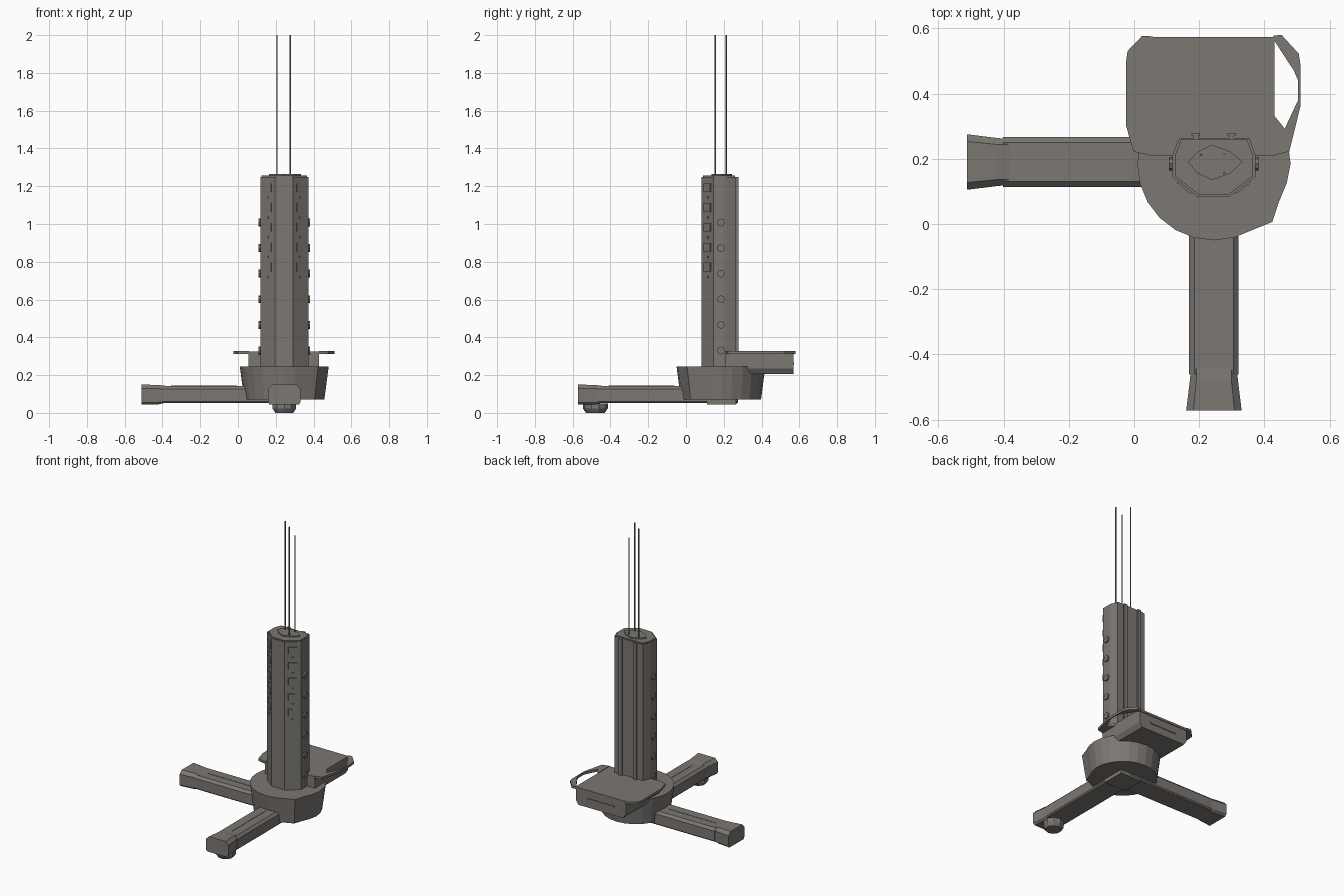
import bpy, bmesh, math
from mathutils import Matrix, Vector

if "Cube" in bpy.data.objects:
    bpy.data.objects.remove(bpy.data.objects["Cube"])

grey = bpy.data.materials.new("warm grey")
grey.diffuse_color = (0.2, 0.185, 0.17, 1)
grey.use_nodes = True
grey.node_tree.nodes["Principled BSDF"].inputs["Base Color"].default_value = grey.diffuse_color
dark = grey


def finish(name, bm, matrix=None):
    bmesh.ops.recalc_face_normals(bm, faces=bm.faces)
    if matrix:
        bm.transform(matrix)
    me = bpy.data.meshes.new(name)
    bm.to_mesh(me)
    bm.free()
    me.materials.append(grey)
    ob = bpy.data.objects.new(name, me)
    bpy.context.collection.objects.link(ob)
    return ob


def loft(name, rings, matrix=None):
    """Skin a list of equal-sized point rings and cap both ends."""
    bm = bmesh.new()
    vs = [[bm.verts.new(p) for p in r] for r in rings]
    n = len(vs[0])
    for a, b in zip(vs, vs[1:]):
        for i in range(n):
            j = (i + 1) % n
            bm.faces.new((a[i], a[j], b[j], b[i]))
    bm.faces.new(vs[0])
    bm.faces.new(vs[-1])
    return finish(name, bm, matrix)


def prism(name, pts, z0, z1):
    return loft(name, [[(x, y, z) for x, y in pts] for z in (z0, z1)])


def block(name, x0, x1, y0, y1, z0, z1):
    return prism(name, [(x0, y0), (x1, y0), (x1, y1), (x0, y1)], z0, z1)


def cylinder(name, centre, r, depth, sides, axis="Z", r2=None):
    bm = bmesh.new()
    bmesh.ops.create_cone(bm, cap_ends=True, segments=sides, radius1=r,
                          radius2=r if r2 is None else r2, depth=depth)
    rot = Matrix.Rotation(math.pi / 2, 4, "Y") if axis == "X" else Matrix()
    return finish(name, bm, Matrix.Translation(centre) @ rot)


CX, CY = 0.245, 0.185

# tapered base drum with one pulled-out corner at the front right
rings = []
for z, r in ((0.07, 0.212), (0.245, 0.235)):
    ring = []
    for i in range(24):
        a = 2 * math.pi * i / 24
        k = r
        if i == 21:
            k = r + 0.015 if z < 0.1 else r + 0.018
        if i in (22, 23):
            k = r - 0.004
        ring.append((CX + k * math.cos(a), CY + k * math.sin(a), z))
    rings.append(ring)
loft("base_drum", rings)
block("leg_hub", 0.165, 0.325, 0.11, 0.265, 0.045, 0.10)


# legs: chamfered bar with a flared end cap
def section(x, w, z0, z1, c):
    return [(x, -w, z0 + c * .5), (x, -w + c * .5, z0), (x, w - c * .5, z0), (x, w, z0 + c * .5),
            (x, w, z1 - c), (x, w - c, z1), (x, -w + c, z1), (x, -w, z1 - c)]


for name, angle, end in (("left_leg", math.pi, 0.757), ("front_leg", -math.pi / 2, 0.762)):
    m = Matrix.Translation((CX, 0.19, 0)) @ Matrix.Rotation(angle, 4, "Z")
    loft(name, [section(0.0, .076, .052, .143, .016), section(end - .11, .076, .052, .143, .016)], m)
    loft(name + "_end_cap", [section(end - .13, .070, .054, .143, .016),
                             section(end - .09, .074, .045, .148, .02),
                             section(end, .085, .045, .150, .022)], m)
    # raised seam on top of the leg
    loft(name + "_seam", [[(x, -.003, .142), (x, .003, .142), (x, .003, .145), (x, -.003, .145)]
                          for x in (.25, .60)], m)

# round foot under the front leg
cylinder("foot_pad", (CX, -0.48, 0.012), 0.05, 0.024, 10, r2=0.066)
cylinder("foot_collar", (CX, -0.48, 0.037), 0.066, 0.026, 10)

# column: bevelled eight-sided tower
column = [(.195, .083), (.292, .083), (.372, .145), (.372, .212),
          (.354, .263), (.138, .263), (.118, .212), (.118, .145)]
prism("column", column, 0.24, 1.25)
prism("column_rim", [(CX + (x - CX) * .94, CY + (y - CY) * .94) for x, y in column], 1.25, 1.256)
prism("column_top_cap", [(.165, .19), (.195, .155), (.24, .135), (.295, .155),
                         (.333, .19), (.295, .222), (.24, .243), (.195, .222)], 1.25, 1.264)

# T-shaped rails up the back
for x in (.19, .30):
    block("rail_web", x - .007, x + .007, .26, .275, .25, 1.25)
    block("rail_flange", x - .013, x + .013, .271, .279, .25, 1.25)

# square buttons and small studs on the two front bevels
for side, p, q in (("left", (.118, .145), (.195, .083)), ("right", (.292, .083), (.372, .145))):
    mid = Vector(((p[0] + q[0]) / 2, (p[1] + q[1]) / 2, 0))
    turn = Matrix.Rotation(math.atan2(q[1] - p[1], q[0] - p[0]), 4, "Z")
    for i in range(5):
        for kind, s, z in (("button", (.056, .012, .046), 1.192 - .105 * i),
                           ("stud", (.014, .008, .012), 1.14 - .105 * i)):
            bm = bmesh.new()
            bmesh.ops.create_cube(bm, size=1)
            finish(f"{side}_{kind}", bm, Matrix.Translation(mid + Vector((0, 0, z))) @ turn
                   @ Matrix.Diagonal((*s, 1)))

# round knobs on both flanks
for side, x in (("left", .116), ("right", .374)):
    for i in range(6):
        cylinder(side + "_knob", (x, .185, 1.008 - .1355 * i), 0.021, 0.016, 8, "X")

# antenna wires
for x, y, r, top in ((.206, .212, .004, 2.0), (.277, .156, .004, 2.0), (.277, .215, .0025, 1.92)):
    cylinder("antenna_wire", (x, y, (1.25 + top) / 2), r, top - 1.25, 6)

# rear box with chamfered lower edges, lid and a back slot
def box_ring(y):
    return [(.055, y, .235), (.075, y, .205), (.41, y, .205), (.43, y, .235),
            (.43, y, .31), (.055, y, .31)]


loft("rear_box", [box_ring(.21), box_ring(.568)])
block("rear_box_lid", .055, .43, .208, .573, .31, .325)
block("rear_box_slot_bar", .14, .345, .565, .573, .255, .268)

# left handle: solid plate with a raised bead
left = [(.058, .575), (.025, .577), (-.02, .53), (-.024, .5), (-.024, .30), (-.002, .222), (.058, .208)]
prism("left_handle", left, .312, .328)

# right handle: open loop, outer and inner outlines bridged
outer = [(.428, .577), (.452, .580), (.505, .522), (.510, .49), (.510, .36), (.476, .222), (.428, .210)]
inner = [(.428, .566), (.434, .556), (.490, .470), (.503, .44), (.503, .38), (.462, .292), (.428, .335)]
bm = bmesh.new()
rows = [[bm.verts.new((*p, z)) for p in path]
        for path, z in ((outer, .312), (outer, .328), (inner, .328), (inner, .312))]
for k in range(4):
    a, b = rows[k], rows[(k + 1) % 4]
    for i in range(6):
        bm.faces.new((a[i], a[i + 1], b[i + 1], b[i]))
for i in (0, 6):
    bm.faces.new([r[i] for r in rows])
finish("right_handle", bm)
